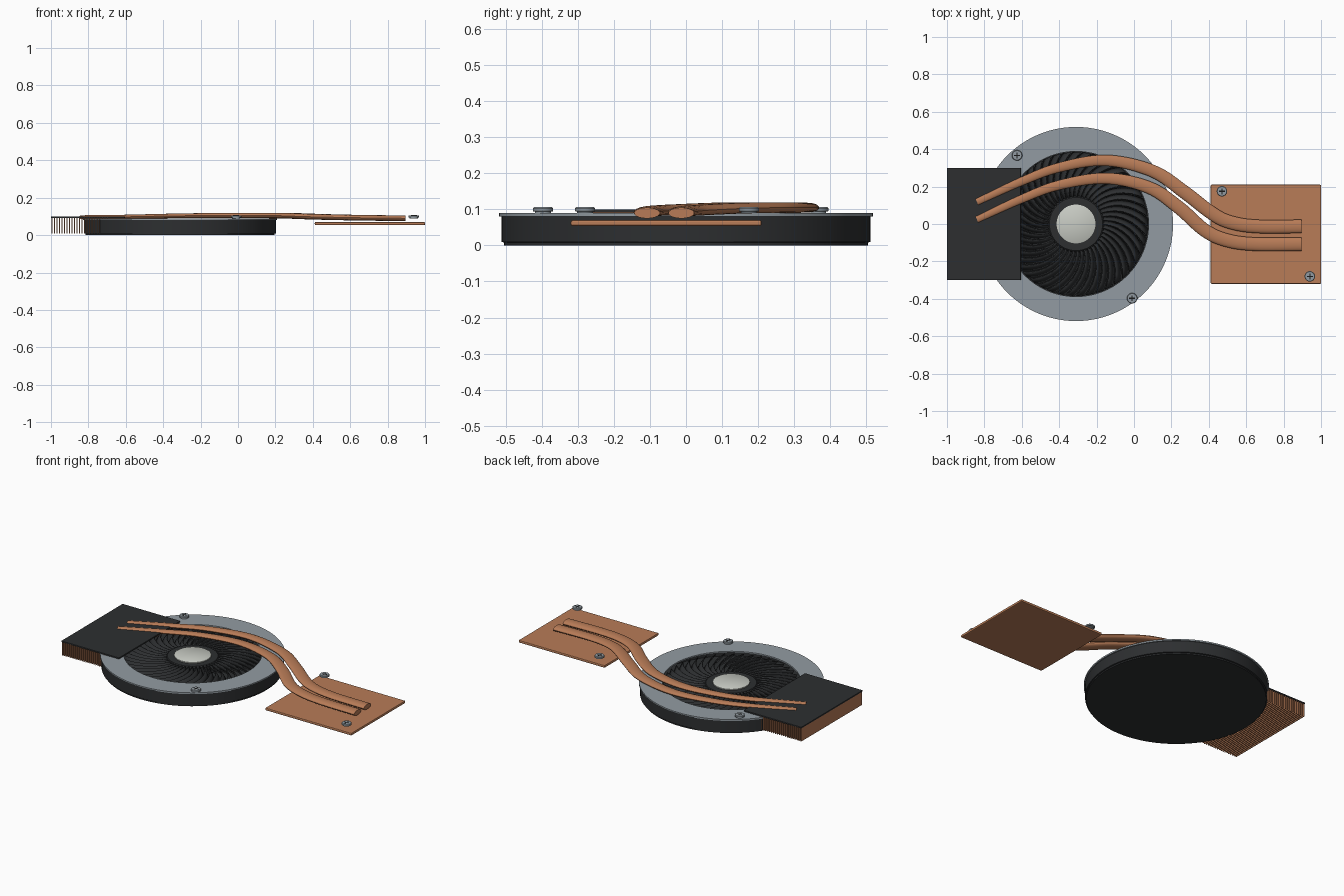
import bpy, bmesh, math
from mathutils import Vector

if "Cube" in bpy.data.objects:
    bpy.data.objects.remove(bpy.data.objects["Cube"])

FX = -0.31  # fan centre x


def mat(name, c):
    m = bpy.data.materials.new(name)
    m.diffuse_color = (*c, 1)
    m.use_nodes = True
    m.node_tree.nodes["Principled BSDF"].inputs["Base Color"].default_value = m.diffuse_color
    return m


copper = mat("copper", (0.48, 0.20, 0.095))
dark = mat("dark_plastic", (0.026, 0.028, 0.03))
black = mat("slot_dark", (0.01, 0.01, 0.01))
steel = mat("steel", (0.29, 0.33, 0.36))
pale = mat("pale_label", (0.58, 0.60, 0.55))


def finish(name, bm, material, smooth=True):
    bmesh.ops.recalc_face_normals(bm, faces=bm.faces)
    me = bpy.data.meshes.new(name)
    bm.to_mesh(me)
    bm.free()
    ob = bpy.data.objects.new(name, me)
    bpy.context.collection.objects.link(ob)
    me.materials.append(material)
    if smooth:
        bpy.ops.object.select_all(action='DESELECT')
        ob.select_set(True)
        bpy.context.view_layer.objects.active = ob
        bpy.ops.object.shade_smooth_by_angle(angle=math.radians(35))
    return ob


def add_box(bm, x0, x1, y0, y1, z0, z1):
    vs = bmesh.ops.create_cube(bm, size=1)["verts"]
    for v in vs:
        v.co = Vector((x0 + (v.co.x + .5) * (x1 - x0),
                       y0 + (v.co.y + .5) * (y1 - y0),
                       z0 + (v.co.z + .5) * (z1 - z0)))


def box(name, dims, material, bevel=0.0):
    bm = bmesh.new()
    add_box(bm, *dims)
    ob = finish(name, bm, material, False)
    if bevel:
        b = ob.modifiers.new("bevel", 'BEVEL')
        b.width, b.segments = bevel, 2
    return ob


def lathe(name, profile, cx, cy, material, n=96, closed=False):
    """Spin an (r, z) profile; r = 0 closes on the axis."""
    bm = bmesh.new()
    rings = []
    for r, z in profile:
        if r == 0:
            rings.append([bm.verts.new((cx, cy, z))] * n)
        else:
            rings.append([bm.verts.new((cx + r * math.cos(2 * math.pi * i / n),
                                        cy + r * math.sin(2 * math.pi * i / n), z))
                          for i in range(n)])
    pairs = list(zip(rings, rings[1:])) + ([(rings[-1], rings[0])] if closed else [])
    for a, b in pairs:
        for i in range(n):
            j = (i + 1) % n
            bm.faces.new(list(dict.fromkeys((a[i], a[j], b[j], b[i]))))
    return finish(name, bm, material)


# fan housing, a shallow cup with a small step at the bottom
lathe("fan_housing", [(0, 0), (0.505, 0), (0.505, 0.008), (0.512, 0.010), (0.512, 0.081),
                      (0.485, 0.081), (0.485, 0.016), (0, 0.016)], FX, 0, dark)
# top cover ring
lathe("cover_ring", [(0.388, 0.081), (0.519, 0.081), (0.519, 0.090), (0.388, 0.090)],
      FX, 0, steel, closed=True)
# hub and its pale cap
lathe("fan_hub", [(0, 0.016), (0.150, 0.016), (0.150, 0.070), (0.142, 0.078), (0, 0.078)],
      FX, 0, dark)
lathe("hub_cap", [(0, 0.078), (0.104, 0.078), (0.104, 0.084), (0.101, 0.086), (0, 0.086)],
      FX, 0, pale, 64)

# swept, tilted fan blades
bm = bmesh.new()
N, S = 45, 6
for k in range(N):
    rows = []
    for s in range(S + 1):
        t = s / S
        r = 0.145 + t * 0.238
        row = []
        for z, off in ((0.077, 0.0), (0.030, 0.11)):
            a = 2 * math.pi * k / N - 0.45 * t ** 1.4 + off
            row.append(bm.verts.new((FX + r * math.cos(a), r * math.sin(a), z)))
        rows.append(row)
    for a, b in zip(rows, rows[1:]):
        bm.faces.new((a[0], b[0], b[1], a[1]))
blades = finish("fan_blades", bm, dark)
sol = blades.modifiers.new("thickness", 'SOLIDIFY')
sol.thickness, sol.offset = 0.006, 0

# fin stack and its dark cover plate
bm = bmesh.new()
x = -0.998
while x < -0.70:
    add_box(bm, x, x + 0.005, -0.298, 0.298, 0.010, 0.092)
    x += 0.0135
finish("heat_fins", bm, copper, False)
box("fin_cover", (-1, -0.605, -0.30, 0.30, 0.091, 0.100), dark, 0.002)

# copper contact plate
box("contact_plate", (0.41, 1.0, -0.32, 0.21, 0.054, 0.070), copper, 0.005)


def spline(pts, per=8):
    """Catmull-Rom samples through the points."""
    P = [Vector(p) for p in pts]
    P = [2 * P[0] - P[1]] + P + [2 * P[-1] - P[-2]]
    out = []
    for i in range(1, len(P) - 2):
        a, b, c, d = P[i - 1:i + 3]
        for s in range(per):
            t = s / per
            out.append(0.5 * (2 * b + (c - a) * t + (2 * a - 5 * b + 4 * c - d) * t * t
                              + (3 * b - a - 3 * c + d) * t ** 3))
    return out + [P[-2]]


def heat_pipe(name, pts):
    """Flattened tube, narrowing toward the fin stack."""
    path = spline(pts)
    bm = bmesh.new()
    rings, n = [], 20
    for i, p in enumerate(path):
        d = path[min(i + 1, len(path) - 1)] - path[max(i - 1, 0)]
        side = Vector((-d.y, d.x, 0)).normalized()
        k = min(1, max(0, (p.x + 0.84) / 1.1))
        w, h = 0.019 + 0.017 * k, 0.010 + 0.005 * k
        rings.append([bm.verts.new(p + side * w * math.cos(2 * math.pi * j / n)
                                   + Vector((0, 0, h * math.sin(2 * math.pi * j / n))))
                      for j in range(n)])
    for a, b in zip(rings, rings[1:]):
        for j in range(n):
            bm.faces.new((a[j], a[(j + 1) % n], b[(j + 1) % n], b[j]))
    bm.faces.new(rings[0])
    bm.faces.new(rings[-1])
    finish(name, bm, copper)


heat_pipe("heat_pipe_outer", [(-0.84, 0.118, 0.096), (-0.60, 0.228, 0.098), (-0.40, 0.302, 0.102),
                              (-0.15, 0.340, 0.105), (0.10, 0.283, 0.105), (0.27, 0.170, 0.104),
                              (0.42, 0.055, 0.099), (0.52, 0.008, 0.096), (0.66, -0.013, 0.093),
                              (0.895, -0.013, 0.090)])
heat_pipe("heat_pipe_inner", [(-0.84, 0.024, 0.096), (-0.60, 0.134, 0.098), (-0.40, 0.208, 0.102),
                              (-0.15, 0.244, 0.105), (0.08, 0.195, 0.105), (0.24, 0.088, 0.104),
                              (0.38, -0.035, 0.099), (0.50, -0.088, 0.096), (0.65, -0.108, 0.093),
                              (0.895, -0.108, 0.090)])

# screws with cross slots
for i, (sx, sy) in enumerate([(-0.625, 0.367), (-0.01, -0.397), (0.47, 0.175), (0.94, -0.28)]):
    lathe(f"screw_{i + 1}", [(0, 0.090), (0.022, 0.090), (0.022, 0.094), (0.028, 0.095),
                             (0.028, 0.103), (0.025, 0.106), (0, 0.106)], sx, sy, steel, 32)
    bm = bmesh.new()
    for a, b in ((0.016, 0.003), (0.003, 0.016)):
        add_box(bm, sx - a, sx + a, sy - b, sy + b, 0.104, 0.1065)
    finish(f"screw_slot_{i + 1}", bm, black, False)
